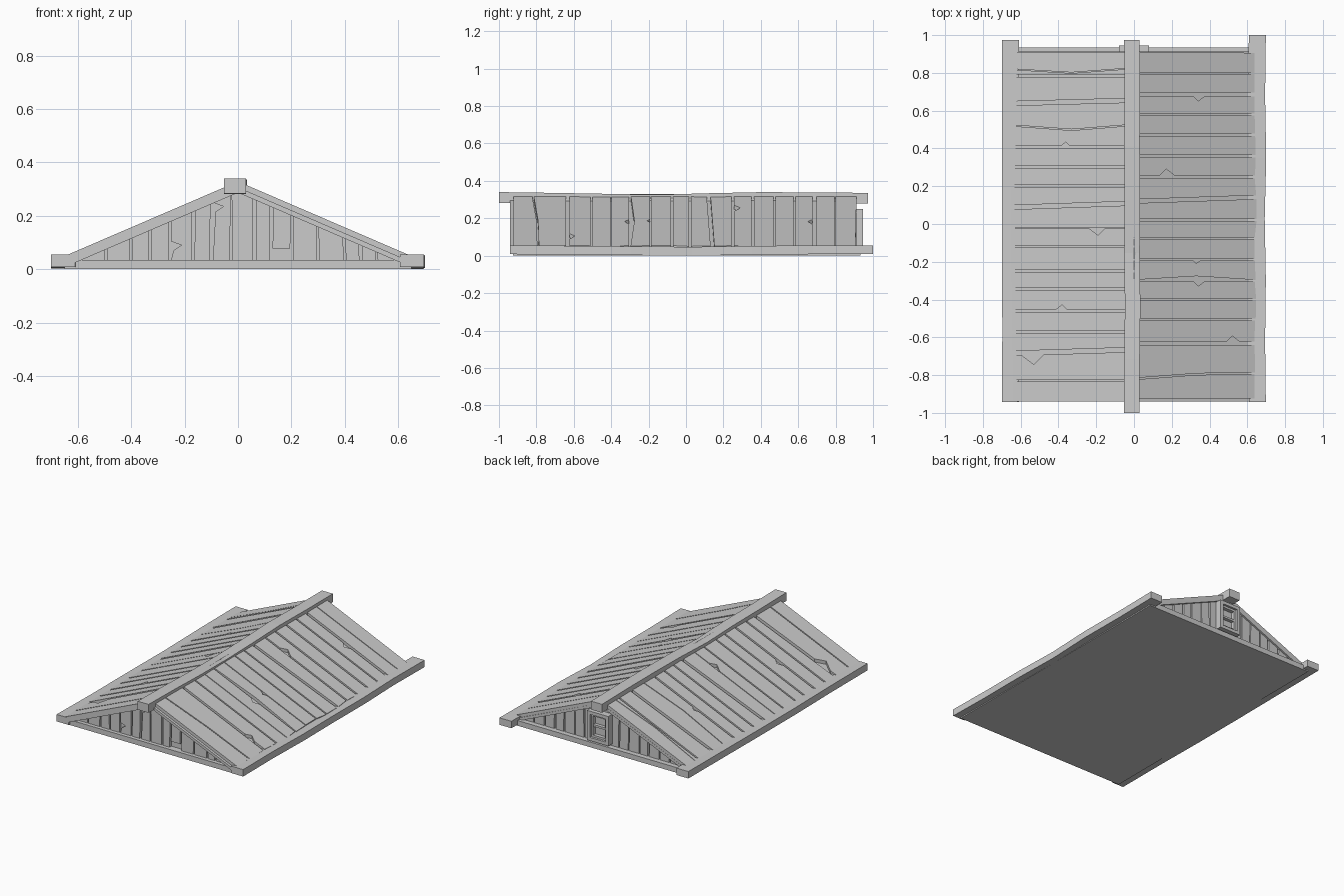
import bpy, bmesh, random

random.seed(4)
if "Cube" in bpy.data.objects:
    bpy.data.objects.remove(bpy.data.objects["Cube"], do_unlink=True)

GREY = (0.6, 0.6, 0.6, 1)
wood = bpy.data.materials.new("grey_wood")
wood.use_nodes = True
wood.diffuse_color = GREY
wood.node_tree.nodes["Principled BSDF"].inputs["Base Color"].default_value = GREY


def roof_z(x):
    """Height of the top of the roof boards."""
    return 0.329 - 0.43 * abs(x)


def finish(name, bm):
    bmesh.ops.recalc_face_normals(bm, faces=bm.faces)
    mesh = bpy.data.meshes.new(name)
    bm.to_mesh(mesh)
    bm.free()
    mesh.materials.append(wood)
    obj = bpy.data.objects.new(name, mesh)
    bpy.context.collection.objects.link(obj)
    return obj


def prism(bm, outline, near, far):
    """Solid between two placements of the same flat outline."""
    a = [bm.verts.new(near(*p)) for p in outline]
    b = [bm.verts.new(far(*p)) for p in outline]
    bm.faces.new(a)
    bm.faces.new(b[::-1])
    for i in range(len(a)):
        j = (i + 1) % len(a)
        bm.faces.new((a[i], b[i], b[j], a[j]))


def box(bm, x0, x1, y0, y1, z0, z1):
    prism(bm, [(x0, z0), (x1, z0), (x1, z1), (x0, z1)],
          lambda x, z: (x, y0, z), lambda x, z: (x, y1, z))


def beam(name, x0, x1, z0, z1, y0, y1, bends):
    """Rough-hewn beam along y, bent sideways and vertically at even stations."""
    bm = bmesh.new()
    rings = []
    for i, (dx, dz) in enumerate(bends):
        y = y0 + (y1 - y0) * i / (len(bends) - 1)
        rings.append([bm.verts.new((x + dx, y, z + dz)) for x, z in
                      ((x0, z0), (x1, z0), (x1, z1), (x0, z1))])
    for a, b in zip(rings, rings[1:]):
        for i in range(4):
            bm.faces.new((a[i], a[i - 1], b[i - 1], b[i]))
    bm.faces.new(rings[0])
    bm.faces.new(rings[-1][::-1])
    finish(name, bm)


# Floor slab with the cross beams of both ends
bm = bmesh.new()
box(bm, -0.65, 0.65, -0.925, 0.934, 0, 0.035)
finish("base_slab", bm)

# Ridge and eave beams
beam("ridge_beam", -0.052, 0.03, 0.283, 0.34, -1, 0.973,
     [(0, 0), (0, -0.004), (0.004, -0.009), (0, -0.014), (0.003, -0.006), (0, 0), (0.002, -0.002), (0, -0.004)])
beam("left_eave_beam", 0.608, 0.698, 0.008, 0.055, -0.942, 1,
     [(0, 0), (-0.004, -0.002), (0, -0.005), (-0.006, -0.008), (0.002, -0.003), (-0.004, 0), (0, 0)])
beam("right_eave_beam", -0.7, -0.61, 0.008, 0.055, -0.942, 0.975,
     [(0, 0), (0.003, -0.003), (0, -0.005), (0.002, -0.006), (0, -0.002), (0, 0)])

# Roof decking under the boards, ending in the rakes of the gables
for side, name in ((1, "left_decking"), (-1, "right_decking")):
    bm = bmesh.new()
    prism(bm, [(0, -0.94), (side * 0.635, -0.94), (side * 0.635, 0.912), (0, 0.912)],
          lambda x, y: (x, y, roof_z(x) - 0.022), lambda x, y: (x, y, roof_z(x) - 0.042))
    finish(name, bm)

# Seams between roof boards: y at ridge, y at eave, width, sag in the middle,
# optional notch (x, direction, size)
LEFT_SEAMS = [
    (-0.93, -0.93, 0.014, 0, None), (-0.82, -0.79, 0.008, 0.01, None),
    (-0.632, -0.632, 0.018, 0, (0.52, 1, 0.03)), (-0.505, -0.505, 0.01, 0, None),
    (-0.4, -0.4, 0.006, 0, None), (-0.3, -0.3, 0.008, 0.02, (0.34, -1, 0.025)),
    (-0.19, -0.19, 0.007, 0, (0.33, -1, 0.015)), (-0.075, -0.075, 0.009, 0, None),
    (0.022, 0.022, 0.01, 0, None), (0.12, 0.142, 0.02, 0, None),
    (0.25, 0.25, 0.012, 0, (0.17, 1, 0.035)), (0.358, 0.358, 0.013, 0, None),
    (0.473, 0.473, 0.013, 0, None), (0.58, 0.58, 0.011, 0, None),
    (0.687, 0.685, 0.02, 0, (0.34, -1, 0.025)), (0.797, 0.797, 0.006, 0, None),
    (0.918, 0.912, 0.012, 0, None)]
RIGHT_SEAMS = [
    (-0.945, -0.945, 0.008, 0, None), (-0.83, -0.83, 0.008, 0, None),
    (-0.665, -0.685, 0.024, 0, (0.53, -1, 0.05)), (-0.573, -0.573, 0.012, 0, None),
    (-0.46, -0.46, 0.014, 0, (0.38, 1, 0.025)), (-0.345, -0.345, 0.012, 0, None),
    (-0.25, -0.25, 0.011, 0, None), (-0.12, -0.12, 0.01, 0, None),
    (-0.022, -0.022, 0.006, 0, (0.19, -1, 0.035)), (0.11, 0.088, 0.022, 0, None),
    (0.203, 0.203, 0.012, 0, None), (0.303, 0.303, 0.012, 0, None),
    (0.407, 0.407, 0.014, 0, (0.36, 1, 0.02)), (0.525, 0.522, 0.006, -0.025, None),
    (0.655, 0.638, 0.022, 0, None), (0.785, 0.785, 0.012, 0, None),
    (0.825, 0.82, 0.004, -0.022, None), (0.915, 0.915, 0.008, 0, None)]


def board_edge(seam, direction, end):
    """Edge of the board on one side of a seam, from ridge to eave."""
    y0, y1, width, sag, notch = seam

    def at(x):
        return y0 + (y1 - y0) * x / 0.65 + direction * width / 2
    points = [(0.0, at(0)), (end, at(end))]
    if notch and notch[1] == direction:
        x, _, size = notch
        cut = [(x - size, at(x - size)), (x, at(x) + direction * size), (x + size * 1.3, at(x + size))]
        points[1:1] = cut
    elif sag:
        points.insert(1, (0.33, at(0.33) + sag))
    return points


for side, name, seams, reach in ((1, "left_roof_boards", LEFT_SEAMS, 0.642),
                                 (-1, "right_roof_boards", RIGHT_SEAMS, 0.655)):
    bm = bmesh.new()
    for low, high in zip(seams, seams[1:]):
        e1, e2 = (reach + random.uniform(-0.006, 0.008) for _ in range(2))
        outline = board_edge(low, 1, e1) + board_edge(high, -1, e2)[::-1]
        prism(bm, [(side * x, y) for x, y in outline],
              lambda x, y: (x, y, roof_z(x)), lambda x, y: (x, y, roof_z(x) - 0.024))
    finish(name, bm)

# Gable walls: a solid core faced with upright boards
bm = bmesh.new()
prism(bm, [(-0.64, 0.02), (0.64, 0.02), (0, 0.3)],
      lambda x, z: (x, -0.88, z), lambda x, z: (x, 0.88, z))
finish("gable_core", bm)

FRONT = [-0.6, -0.495, -0.4, -0.33, -0.255, -0.17, -0.1, -0.025, 0.06, 0.125, 0.2, 0.3, 0.4, 0.46, 0.52, 0.6]
BACK = [-0.6, -0.51, -0.43, -0.35, -0.28, -0.2, -0.13, 0.0, 0.13, 0.2, 0.28, 0.35, 0.43, 0.51, 0.6]
for sign, name, joints in ((-1, "front_gable_boards", FRONT), (1, "back_gable_boards", BACK)):
    bm = bmesh.new()
    for a, b in zip(joints, joints[1:]):
        gap = random.uniform(0.003, 0.007)
        lean = random.uniform(-0.004, 0.004)
        foot = 0.078 if sign < 0 and a == 0.125 else 0.03
        x0, x1 = a + gap, b - gap
        outline = [(x0, foot), (x1, foot), (x1 + lean, roof_z(x1) - 0.03)]
        if x0 < 0 < x1:
            outline.append((0, roof_z(0) - 0.03))
        outline.append((x0 + lean, roof_z(x0) - 0.03))
        # splintered edges on two of the front boards
        if sign < 0 and a in (-0.255, -0.1):
            z = 0.09 if a == -0.255 else 0.235
            outline += [(x0, z + 0.015), (x0 + 0.04, z), (x0 + 0.01, z - 0.02)]
        prism(bm, outline, lambda x, z: (x, sign * 0.9, z), lambda x, z: (x, sign * 0.87, z))
    finish(name, bm)

# Back window: outer frame, inner sash, crossbar and pane
def frame(bm, x, z0, z1, t, y0, y1):
    for s in (-1, 1):
        box(bm, *sorted((s * x, s * (x - t))), y0, y1, z0, z1)
    for z in (z0, z1 - t):
        box(bm, t - x, x - t, y0, y1, z, z + t)


bm = bmesh.new()
frame(bm, 0.08, 0.05, 0.25, 0.022, 0.88, 0.945)
finish("window_frame", bm)
bm = bmesh.new()
frame(bm, 0.058, 0.072, 0.228, 0.014, 0.88, 0.93)
box(bm, -0.044, 0.044, 0.88, 0.928, 0.143, 0.157)
finish("window_sash", bm)
bm = bmesh.new()
box(bm, -0.044, 0.044, 0.87, 0.905, 0.086, 0.214)
finish("window_pane", bm)
